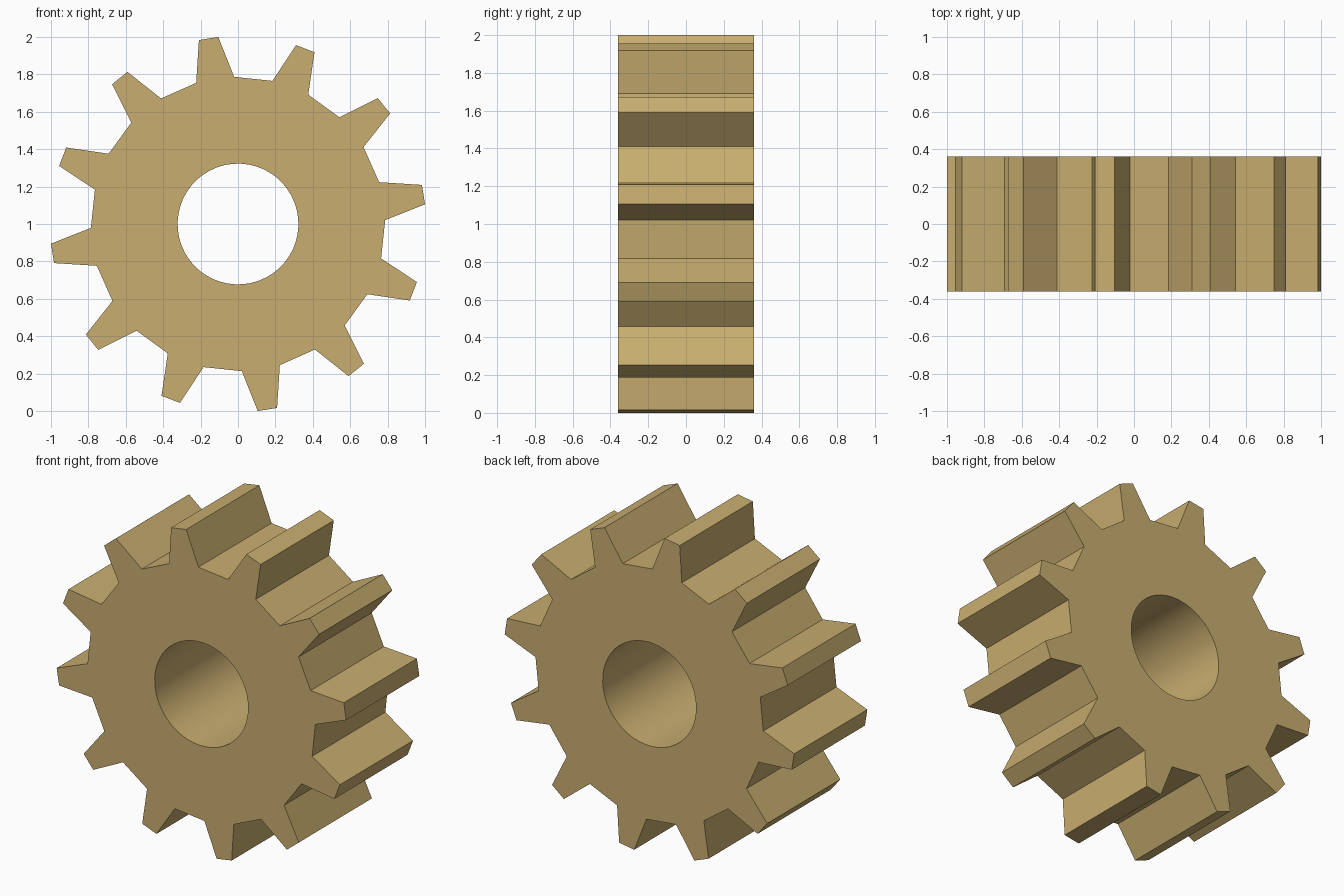
import bpy, bmesh
from math import radians, cos, sin

if "Cube" in bpy.data.objects:
    bpy.data.objects.remove(bpy.data.objects["Cube"])

TEETH = 12
R_TIP, R_ROOT, R_BORE = 1.0055, 0.787, 0.323
HALF_W = 0.361
CENTRE_Z = 1.0
PHASE = 9.0  # angle of the first tooth, in degrees


def polar(r, deg, y):
    a = radians(deg)
    return (r * cos(a), y, CENTRE_Z + r * sin(a))


# Outline of the teeth: root, tip, tip, root for each tooth
outline = []
for t in range(TEETH):
    mid = PHASE + t * 360 / TEETH
    outline += [(R_ROOT, mid - 7.5), (R_TIP, mid - 3),
                (R_TIP, mid + 3), (R_ROOT, mid + 7.5)]
n = len(outline)
# Bore circle with one evenly spaced point per outline point
bore = [(R_BORE, PHASE - 11.25 + i * 360 / n) for i in range(n)]

bm = bmesh.new()


def ring(points, y):
    return [bm.verts.new(polar(r, a, y)) for r, a in points]


# Front teeth, back teeth, back bore, front bore, joined in a closed loop
rings = [ring(outline, -HALF_W), ring(outline, HALF_W),
         ring(bore, HALF_W), ring(bore, -HALF_W)]
for k in range(4):
    a, b = rings[k], rings[(k + 1) % 4]
    for i in range(n):
        j = (i + 1) % n
        face = bm.faces.new((a[i], a[j], b[j], b[i]))
        face.smooth = (k == 2)  # only the bore wall is rounded

bmesh.ops.recalc_face_normals(bm, faces=bm.faces)
mesh = bpy.data.meshes.new("gear")
bm.to_mesh(mesh)
bm.free()
gear = bpy.data.objects.new("gear", mesh)
bpy.context.collection.objects.link(gear)

# Keep the teeth and rims sharp
bpy.context.view_layer.objects.active = gear
gear.select_set(True)
bpy.ops.object.shade_smooth_by_angle(angle=radians(10))

# Tan finish
mat = bpy.data.materials.new("tan")
mat.diffuse_color = (0.58, 0.42, 0.16, 1)
mat.use_nodes = True
mat.node_tree.nodes["Principled BSDF"].inputs["Base Color"].default_value = mat.diffuse_color
mesh.materials.append(mat)
